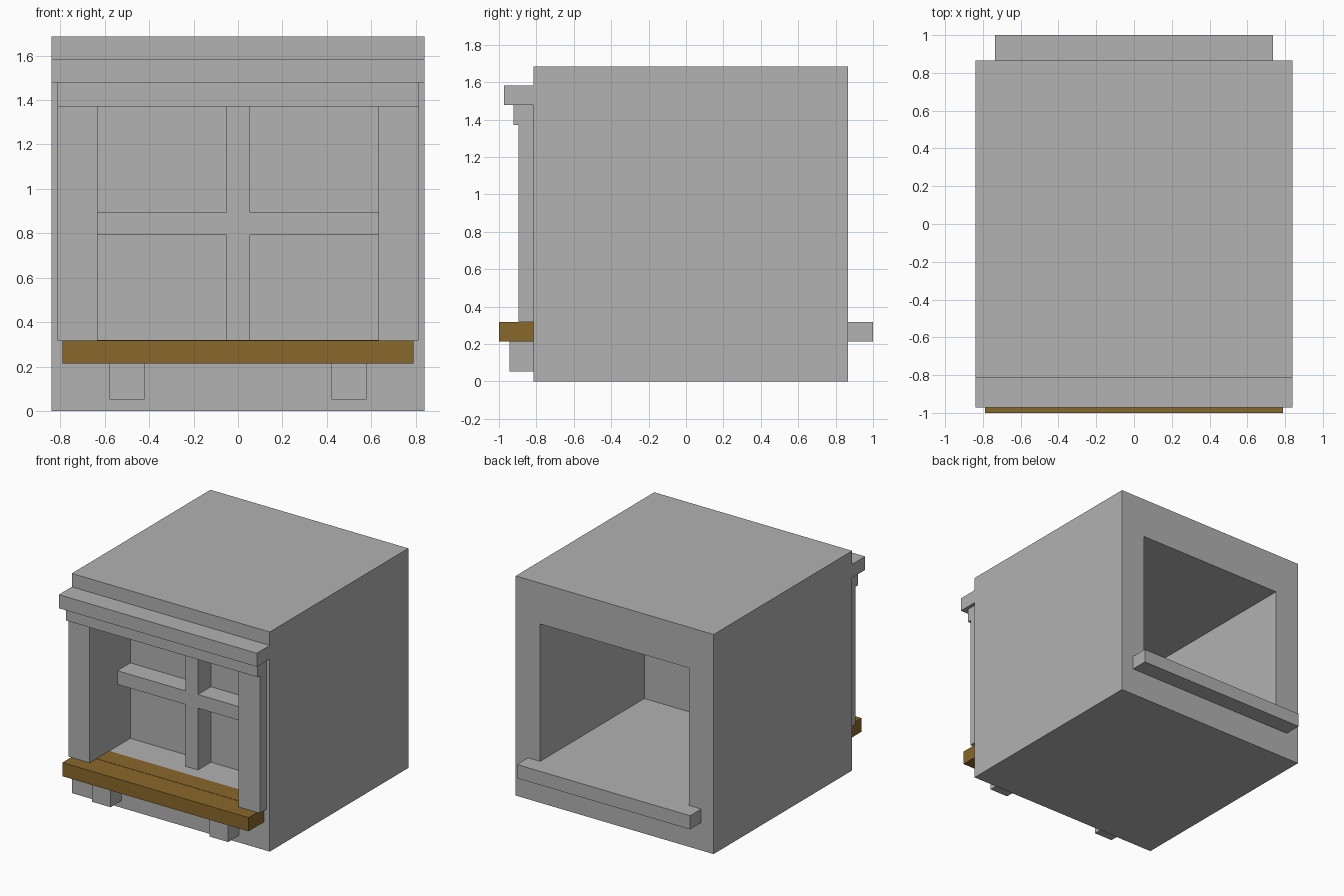
import bpy
import bmesh

cube = bpy.data.objects.get("Cube")
if cube:
    bpy.data.objects.remove(cube, do_unlink=True)


def material(name, rgb):
    m = bpy.data.materials.new(name)
    m.use_nodes = True
    m.diffuse_color = (*rgb, 1)
    m.node_tree.nodes["Principled BSDF"].inputs["Base Color"].default_value = (*rgb, 1)
    return m


grey = material("stone_grey", (0.445, 0.445, 0.445))
brown = material("sill_brown", (0.254, 0.138, 0.025))


def box(name, xs, ys, zs, mat=grey):
    """Axis-aligned box from its x, y and z ranges."""
    bm = bmesh.new()
    bmesh.ops.create_cube(bm, size=1)
    for v in bm.verts:
        v.co = [r[0] if c < 0 else r[1] for c, r in zip(v.co, (xs, ys, zs))]
    mesh = bpy.data.meshes.new(name)
    bm.to_mesh(mesh)
    bm.free()
    mesh.materials.append(mat)
    obj = bpy.data.objects.new(name, mesh)
    bpy.context.collection.objects.link(obj)
    return obj


HALF, FRONT, BACK, TOP = 0.84, -0.815, 0.865, 1.685
OPEN, LOW, HIGH = 0.632, 0.318, 1.372
PANE = -0.40

# Wall block with the window opening cut right through
wall = box("wall_block", (-HALF, HALF), (FRONT, BACK), (0, TOP))
cutter = box("opening_cutter", (-OPEN, OPEN), (-2, 2), (LOW, HIGH))
cutter.hide_render = True
cutter.hide_viewport = True
cut = wall.modifiers.new("opening", "BOOLEAN")
cut.operation = "DIFFERENCE"
cut.solver = "EXACT"
cut.object = cutter

# Window pane and crossing bars
box("window_pane", (-OPEN, OPEN), (PANE - 0.003, PANE + 0.003), (LOW, HIGH))
box("window_mullion", (-0.052, 0.052), (-0.56, PANE), (LOW, HIGH))
for name, xs in (("right", (-OPEN, -0.052)), ("left", (0.052, OPEN))):
    box(name + "_window_bar", xs, (-0.56, PANE), (0.792, 0.897))

# Front trim: posts, fascia and cornice
for name, s in (("right", -1), ("left", 1)):
    box(name + "_post", sorted((s * OPEN, s * 0.813)), (-0.895, FRONT), (LOW, HIGH))
    box(name + "_sill_bracket", sorted((s * 0.42, s * 0.578)), (-0.945, FRONT), (0.053, 0.213))
box("fascia", (-0.813, 0.813), (-0.922, FRONT), (HIGH, 1.478))
box("cornice", (-HALF, HALF), (-0.972, FRONT), (1.478, 1.582))

# Sills: wooden at the front, reaching into the opening, and plain at the back
box("front_sill", (-0.79, 0.79), (-1, FRONT), (0.213, LOW), brown)
box("front_sill_inner", (-OPEN, OPEN), (FRONT, -0.66), (0.213, LOW + 0.002), brown)
box("back_sill", (-0.735, 0.735), (BACK, 1), (0.213, LOW))
